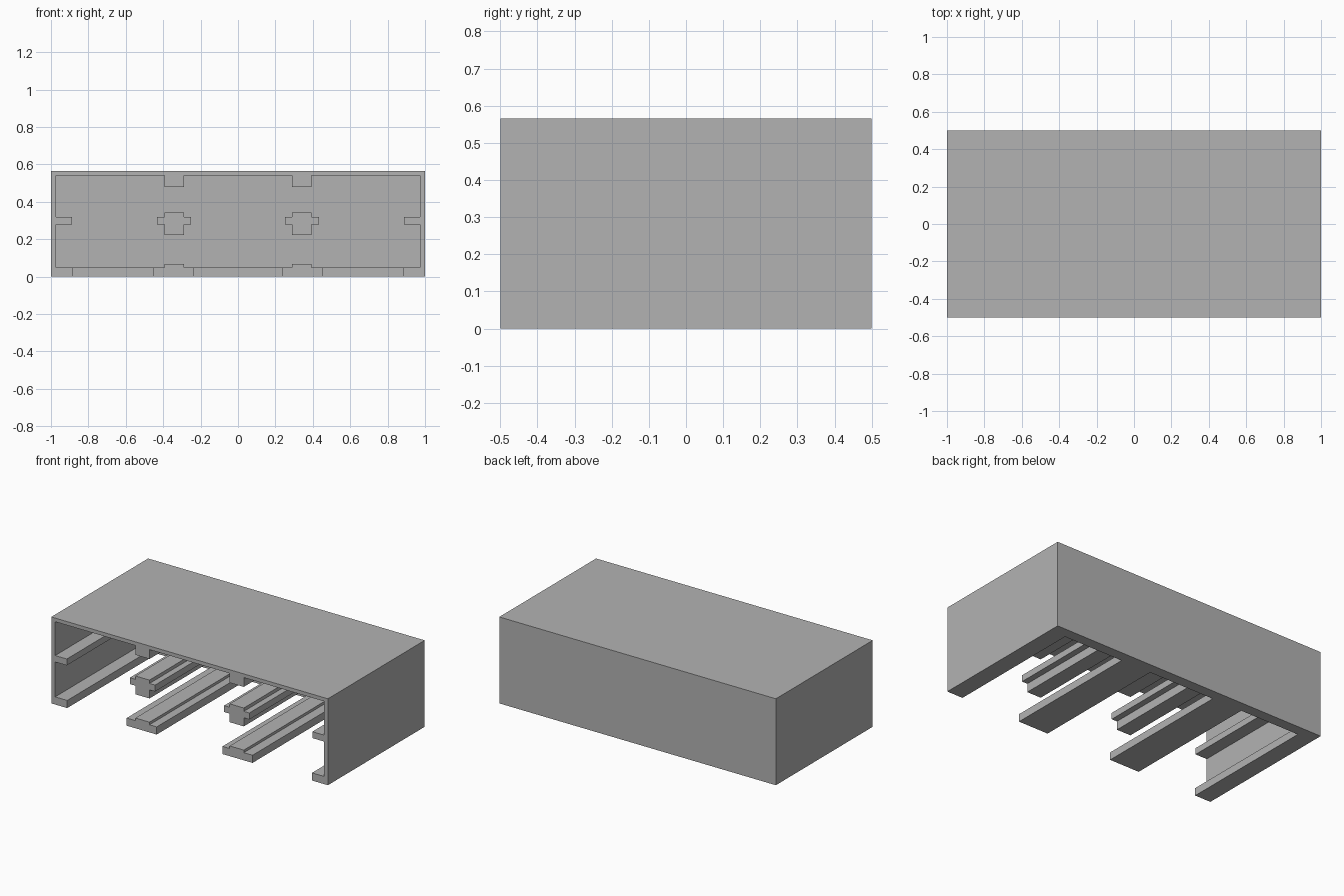
import bpy, bmesh

cube = bpy.data.objects.get("Cube")
if cube:
    bpy.data.objects.remove(cube, do_unlink=True)

grey = bpy.data.materials.new("matte_grey")
grey.use_nodes = True
grey.diffuse_color = (0.45, 0.45, 0.45, 1)
grey.node_tree.nodes["Principled BSDF"].inputs["Base Color"].default_value = grey.diffuse_color


def extrude(name, outline, y0, y1):
    """Extrude an x-z outline along y."""
    bm = bmesh.new()
    face = bm.faces.new([bm.verts.new((x, y0, z)) for x, z in outline])
    moved = bmesh.ops.extrude_face_region(bm, geom=[face])["geom"]
    bmesh.ops.translate(bm, vec=(0, y1 - y0, 0),
                        verts=[v for v in moved if isinstance(v, bmesh.types.BMVert)])
    bmesh.ops.recalc_face_normals(bm, faces=bm.faces)
    mesh = bpy.data.meshes.new(name)
    bm.to_mesh(mesh)
    bm.free()
    mesh.materials.append(grey)
    obj = bpy.data.objects.new(name, mesh)
    bpy.context.collection.objects.link(obj)
    return obj


def rect(x0, x1, z0, z1):
    return [(x0, z0), (x1, z0), (x1, z1), (x0, z1)]


def cut(target, cutter):
    cutter.hide_render = True
    mod = target.modifiers.new("cut", "BOOLEAN")
    mod.operation = "DIFFERENCE"
    mod.solver = "EXACT"
    mod.object = cutter
    bpy.context.view_layer.objects.active = target
    bpy.ops.object.modifier_apply(modifier=mod.name)
    bpy.data.objects.remove(cutter, do_unlink=True)


FRONT, BACK = -0.5, 0.5
FLOOR, CEILING, HEIGHT = 0.05, 0.541, 0.565
WALL = 0.972                    # inner face of the side walls
RAIL_IN, RAIL_OUT = 0.29, 0.392  # width of the guide rails
LEDGE_LOW, LEDGE_HIGH = 0.278, 0.32

# Housing: solid block, hollowed around the floor ribs, side ledges and roof rails
housing = extrude("housing", rect(-1, 1, 0, HEIGHT), FRONT, BACK)
half = [(RAIL_IN, FLOOR), (RAIL_IN, 0.067), (RAIL_OUT, 0.067), (RAIL_OUT, FLOOR),
        (WALL, FLOOR), (WALL, LEDGE_LOW), (0.888, LEDGE_LOW), (0.888, LEDGE_HIGH),
        (WALL, LEDGE_HIGH), (WALL, CEILING), (RAIL_OUT, CEILING), (RAIL_OUT, 0.48),
        (RAIL_IN, 0.48), (RAIL_IN, CEILING)]
cavity = half + [(-x, z) for x, z in reversed(half)]
cut(housing, extrude("cavity_cutter", cavity, -0.6, 0.47))

# Floor slots, leaving a lip along the back
for x0, x1 in ((-0.885, -0.455), (-0.238, 0.238), (0.455, 0.885)):
    cut(housing, extrude("slot_cutter", rect(x0, x1, -0.1, 0.1), -0.6, 0.43))

# Cross-shaped centre rails
for side, sx in (("left", 1), ("right", -1)):
    right_half = [(0.051, 0.222), (0.051, LEDGE_LOW), (0.091, LEDGE_LOW),
                  (0.091, LEDGE_HIGH), (0.051, LEDGE_HIGH), (0.051, 0.342)]
    cross = right_half + [(-x, z) for x, z in reversed(right_half)]
    extrude(side + "_centre_rail", [(x + sx * 0.341, z) for x, z in cross], FRONT, 0.475)
